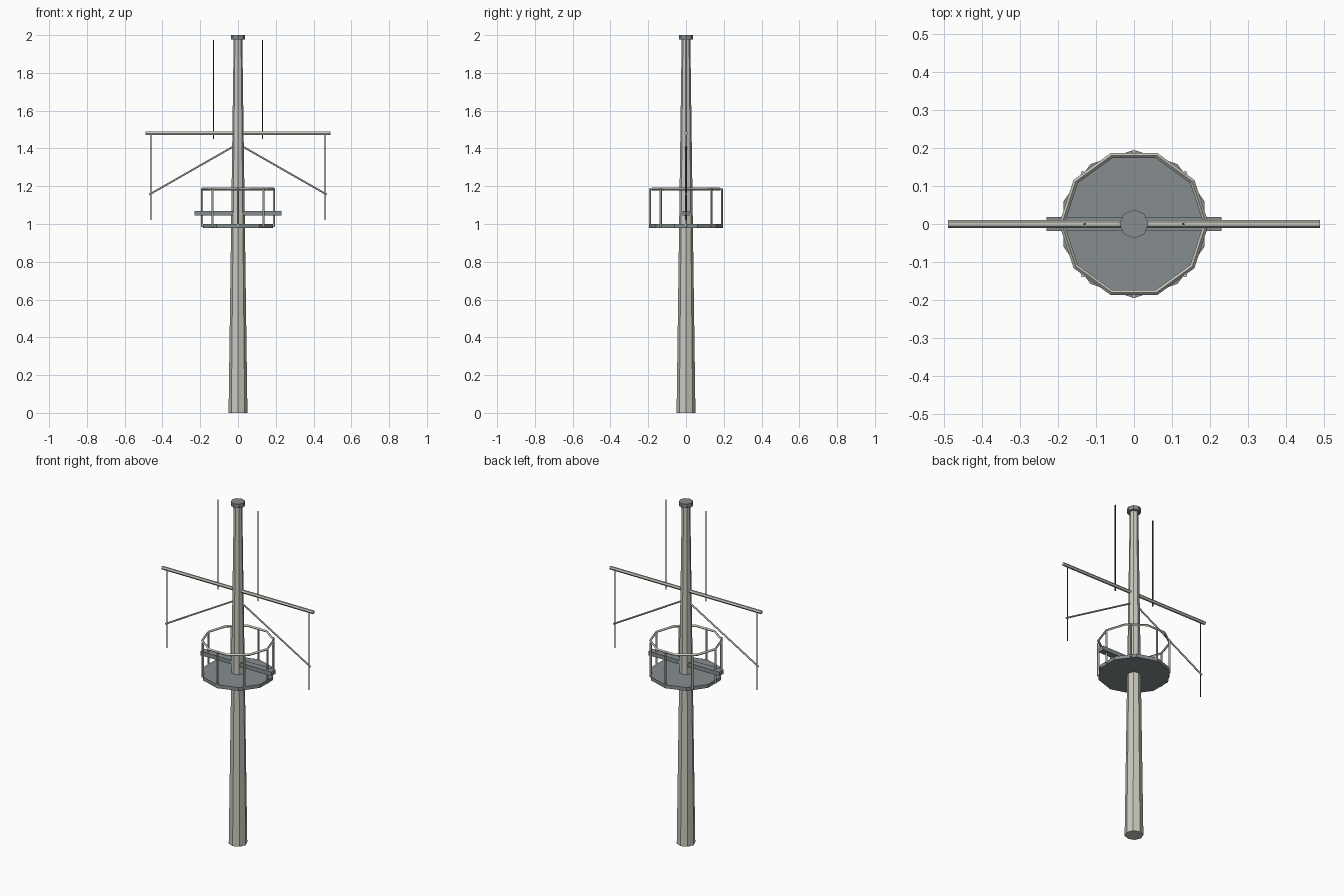
import bpy
from math import pi, cos, sin
from mathutils import Vector, Matrix

if "Cube" in bpy.data.objects:
    bpy.data.objects.remove(bpy.data.objects["Cube"])


def material(name, rgb):
    m = bpy.data.materials.new(name)
    m.diffuse_color = (*rgb, 1)
    m.use_nodes = True
    m.node_tree.nodes["Principled BSDF"].inputs["Base Color"].default_value = m.diffuse_color
    return m


PAINT = material("pale_paint", (0.58, 0.58, 0.52))
STEEL = material("grey_steel", (0.24, 0.27, 0.28))
DARK = material("dark_wire", (0.05, 0.05, 0.055))


def rod(name, a, b, r1, mat, r2=None, sides=6, turn=0.0):
    """Straight, optionally tapered rod from a to b."""
    a, b = Vector(a), Vector(b)
    d = b - a
    bpy.ops.mesh.primitive_cone_add(vertices=sides, radius1=r1,
                                    radius2=r1 if r2 is None else r2, depth=d.length)
    ob = bpy.context.object
    ob.data.transform(Matrix.Rotation(turn, 4, 'Z'))
    q = Vector((0, 0, 1)).rotation_difference(d)
    ob.data.transform(Matrix.Translation((a + b) / 2) @ q.to_matrix().to_4x4())
    ob.name = name
    ob.data.materials.append(mat)
    return ob


# Tapered octagonal mast and its cap
rod("mast", (0, 0, 0), (0, 0, 1.98), 0.05, PAINT, 0.023, sides=8)
rod("mast_cap", (0, 0, 1.976), (0, 0, 2), 0.038, STEEL, sides=8)

# Lookout platform: ten-sided floor, posts, handrail
rod("platform_floor", (0, 0, 0.98), (0, 0, 1.0), 0.195, STEEL, sides=10)
for i in range(8):
    x, y = 0.19 * cos(i * pi / 4), 0.19 * sin(i * pi / 4)
    rod("railing_post", (x, y, 0.985), (x, y, 1.187), 0.006, PAINT, sides=5)
bpy.ops.mesh.primitive_torus_add(major_segments=10, minor_segments=4,
                                 major_radius=0.19, minor_radius=0.007,
                                 location=(0, 0, 1.185))
rail = bpy.context.object
rail.name = "handrail"
rail.data.materials.append(PAINT)

# Flat crossbar through the platform
bpy.ops.mesh.primitive_cube_add(size=1, location=(0, 0, 1.056))
bar = bpy.context.object
bar.name = "lower_crossbar"
bar.data.transform(Matrix.Diagonal((0.46, 0.038, 0.024, 1)))
bar.data.materials.append(STEEL)

# Hexagonal yard arm
rod("yard_arm", (-0.49, 0, 1.48), (0.49, 0, 1.48), 0.01, PAINT)

# Mirrored stays, hanging lines and whip antennas
for s in (-1, 1):
    rod("stay", (0.015 * s, 0, 1.416), (0.47 * s, 0, 1.156), 0.005, PAINT, sides=5)
    rod("hanging_line", (0.46 * s, 0, 1.02), (0.46 * s, 0, 1.48), 0.0035, DARK, sides=5)
    rod("whip_antenna", (0.13 * s, 0, 1.45), (0.13 * s, 0, 1.975), 0.0035, DARK, sides=5)

# Turn the floor so a corner faces front and back
floor = bpy.data.objects["platform_floor"]
floor.data.transform(Matrix.Rotation(0, 4, 'Z'))
